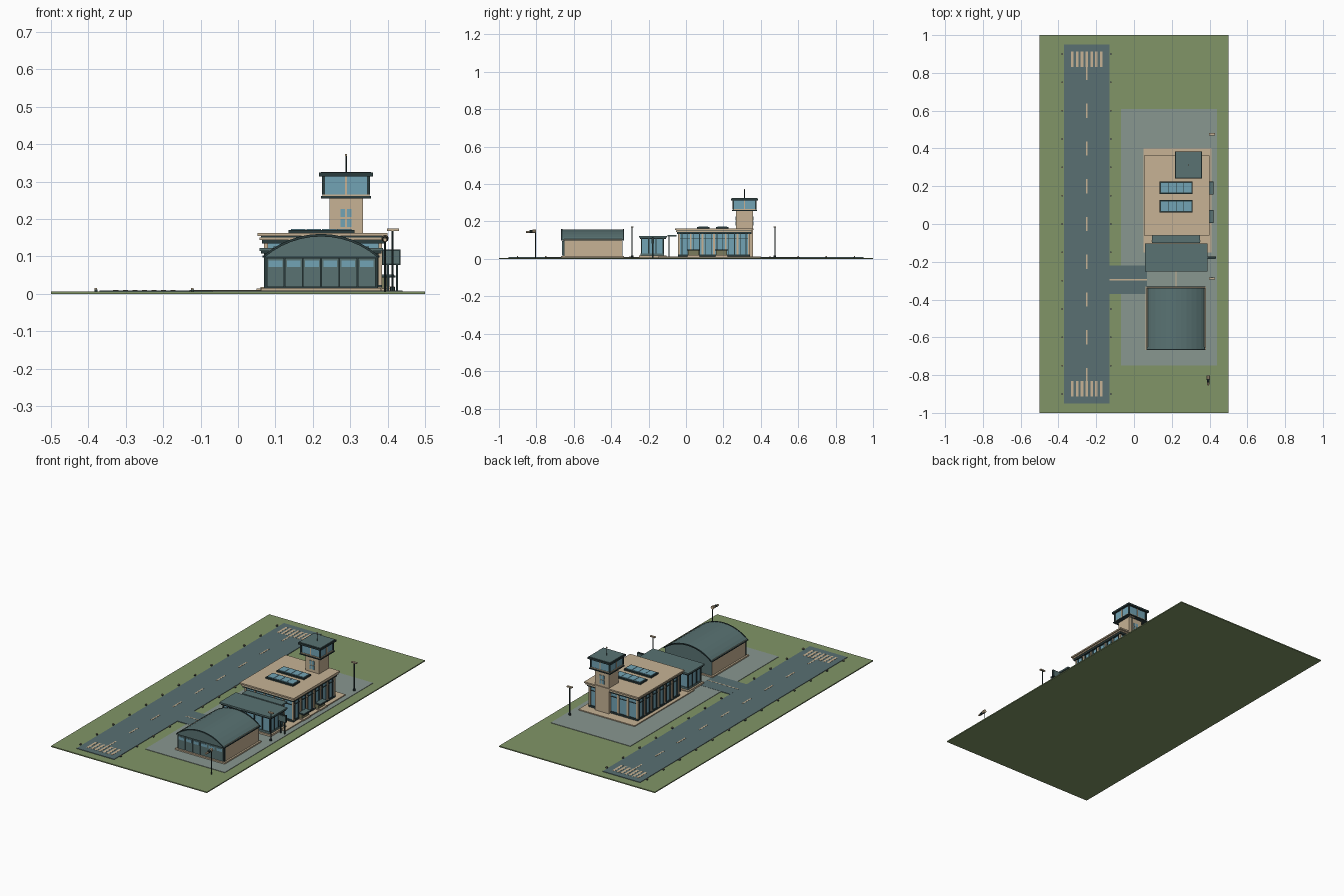
import bpy, bmesh, math

if "Cube" in bpy.data.objects:
    bpy.data.objects.remove(bpy.data.objects["Cube"])

def mat(name, r, g, b):
    m = bpy.data.materials.new(name)
    m.diffuse_color = (r, g, b, 1)
    m.use_nodes = True
    m.node_tree.nodes["Principled BSDF"].inputs["Base Color"].default_value = m.diffuse_color
    return m

GRASS = mat("grass green", .22, .30, .135)
ASPHALT = mat("asphalt", .10, .16, .17)
TEAL = mat("teal metal", .10, .17, .17)
TAN = mat("tan concrete", .57, .45, .30)
APRON = mat("apron grey", .25, .31, .28)
GLASS = mat("blue glass", .17, .37, .46)
DARK = mat("dark trim", .024, .045, .047)
OLIVE = mat("olive panel", .20, .20, .11)

def finish(name, bm, material):
    bmesh.ops.recalc_face_normals(bm, faces=bm.faces)
    me = bpy.data.meshes.new(name)
    bm.to_mesh(me)
    bm.free()
    me.materials.append(material)
    ob = bpy.data.objects.new(name, me)
    bpy.context.collection.objects.link(ob)
    return ob

def boxes(name, material, items):
    """Boxes given as (x0, x1, y0, y1, z0, z1), joined in one object."""
    bm = bmesh.new()
    for x0, x1, y0, y1, z0, z1 in items:
        vs = bmesh.ops.create_cube(bm, size=1)["verts"]
        for v in vs:
            v.co = ((x0 + x1) / 2 + v.co.x * (x1 - x0),
                    (y0 + y1) / 2 + v.co.y * (y1 - y0),
                    (z0 + z1) / 2 + v.co.z * (z1 - z0))
    return finish(name, bm, material)

def box(name, material, *b):
    return boxes(name, material, [b])

def prism(name, material, profile, y0, y1):
    """Extrude an xz profile along y."""
    bm = bmesh.new()
    f = bm.faces.new([bm.verts.new((x, y0, z)) for x, z in profile])
    out = bmesh.ops.extrude_face_region(bm, geom=[f])["geom"]
    for v in out:
        if isinstance(v, bmesh.types.BMVert):
            v.co.y = y1
    return finish(name, bm, material)

def pole(name, material, x, y, z0, z1, r):
    bm = bmesh.new()
    bmesh.ops.create_cone(bm, cap_ends=True, segments=8, radius1=r, radius2=r, depth=z1 - z0)
    bmesh.ops.translate(bm, verts=bm.verts, vec=(x, y, (z0 + z1) / 2))
    return finish(name, bm, material)

def glazing(name, x0, x1, y0, y1, z0, z1, nx, ny, post, material):
    """Glass block with evenly spaced posts on all four sides."""
    box(name + "_glass", GLASS, x0, x1, y0, y1, z0, z1)
    p, items = post / 2, []
    for i in range(nx + 1):
        x = x0 + (x1 - x0) * i / nx
        items += [(x - p, x + p, y - p, y + p, z0, z1) for y in (y0, y1)]
    for i in range(1, ny):
        y = y0 + (y1 - y0) * i / ny
        items += [(x - p, x + p, y - p, y + p, z0, z1) for x in (x0, x1)]
    boxes(name + "_posts", material, items)

# Ground, paving and paint
box("grass_base", GRASS, -.5, .5, -1, 1, 0, .006)
box("runway", ASPHALT, -.37, -.13, -.95, .95, .005, .009)
box("apron", APRON, -.07, .44, -.75, .61, .005, .0085)
box("taxiway", ASPHALT, -.131, .07, -.37, -.22, .005, .0092)
marks = [(-.254, -.246, k * .2 - .038, k * .2 + .038, .0085, .0098) for k in range(-4, 5)]
for s in (-1, 1):
    for i in range(7):
        x = -.25 + (i - 3) * .0255
        marks.append((x - .007, x + .007, s * .873 - .041, s * .873 + .041, .0085, .0098))
marks += [(-.13, .07, -.298, -.292, .009, .0098), (.22, .226, -.335, -.25, .008, .0098)]
boxes("painted_lines", TAN, marks)
lights = [(x, k * .15) for x in (-.38, -.122) for k in range(-6, 7) if not (x > -.2 and k == -2)]
boxes("runway_light_bases", DARK, [(x - .004, x + .004, y - .004, y + .004, .005, .011) for x, y in lights])
boxes("runway_light_tops", TAN, [(x - .003, x + .003, y - .003, y + .003, .011, .015) for x, y in lights])

# Hangar with an arched roof
box("hangar_slab", TAN, .062, .382, -.668, -.332, .008, .016)
box("hangar_walls", TAN, .072, .372, -.652, -.342, .016, .105)
def arc(half, base, rise, n=12):
    r = (half * half + rise * rise) / (2 * rise)
    a = math.asin(half / r)
    return [(.222 + r * math.sin(-a + 2 * a * i / n), base + rise - r + r * math.cos(-a + 2 * a * i / n))
            for i in range(n + 1)]
prism("hangar_roof", TEAL, arc(.155, .1, .058), -.662, -.338)
ring = arc(.157, .099, .061) + arc(.15, .098, .055)[::-1]
for n, y in (("front", -.667), ("back", .333 - .67)):
    prism("hangar_arch_trim_" + n, DARK, ring, y, y + .006)
box("hangar_eaves", DARK, .066, .378, -.66, -.34, .097, .102)
box("hangar_front_wall", DARK, .07, .374, -.656, -.65, .016, .1)
box("hangar_back_wall", TEAL, .072, .372, -.345, -.339, .016, .1)
doors, panes = [], []
for i in range(6):
    x = .077 + i * .0487
    doors.append((x, x + .0465, -.662, -.65, .018, .096))
    panes.append((x + .005, x + .0415, -.664, -.66, .072, .089))
boxes("hangar_doors", TEAL, doors)
boxes("hangar_door_windows", GLASS, panes)

# Low lounge building
box("lounge_slab", TAN, .06, .385, -.25, -.105, .008, .018)
box("lounge_sill", TEAL, .07, .375, -.242, -.118, .018, .03)
glazing("lounge", .073, .372, -.238, -.122, .028, .11, 6, 3, .007, DARK)
box("lounge_fascia", DARK, .062, .383, -.246, -.108, .107, .115)
box("lounge_roof", TEAL, .057, .388, -.252, -.102, .114, .123)

# Open covered walkway between the buildings
box("walkway_roof", TEAL, .095, .35, -.1, -.05, .119, .127)
box("walkway_beam", DARK, .092, .353, -.093, -.087, .113, .12)
boxes("walkway_posts", DARK, [(x - .003, x + .003, -.093, -.087, .01, .115) for x in (.1, .18, .265, .345)])

# Terminal
box("terminal_plinth", TAN, .05, .41, -.15, .4, .008, .014)
box("terminal_sill", DARK, .07, .385, -.043, .343, .014, .024)
glazing("terminal", .075, .38, -.037, .337, .022, .137, 5, 6, .01, TAN)
bars = []
for i in range(12):
    y = -.037 + .374 * (i + .5) / 12
    bars += [(x - .003, x + .003, y - .002, y + .002, .022, .137) for x in (.075, .38)]
boxes("terminal_mullions", DARK, bars)
box("terminal_rail", DARK, .072, .383, -.04, .34, .108, .112)
box("terminal_fascia", DARK, .064, .391, -.049, .349, .134, .145)
box("terminal_cornice", TAN, .058, .396, -.054, .354, .144, .151)
box("terminal_roof_gap", DARK, .062, .392, -.05, .35, .15, .155)
box("terminal_roof", TAN, .052, .4, -.06, .362, .154, .162)

# Skylights
for n, y in (("front", .093), ("back", .193)):
    box("skylight_frame_" + n, DARK, .135, .311, y - .033, y + .033, .16, .17)
    boxes("skylight_panes_" + n, GLASS,
          [(.142 + i * .041, .181 + i * .041, y - .025, y + .025, .165, .173) for i in range(4)])

# Entrances on the right side
for n, y in (("front", .04), ("back", .19)):
    box("entrance_door_" + n, OLIVE, .38, .405, y - .03, y + .03, .014, .045)
    box("entrance_step_" + n, TAN, .39, .418, y - .033, y + .033, .012, .02)
    box("entrance_awning_" + n, DARK, .385, .421, y - .035, y + .035, .044, .049)
    box("entrance_awning_top_" + n, TEAL, .385, .417, y - .031, y + .031, .048, .051)

# Control tower
box("tower_shaft", TAN, .245, .334, .267, .357, .01, .257)
wins = []
for x in (.274, .291):
    for z in (.178, .205):
        wins += [(x, x + .012, .264, .27, z, z + .022), (x, x + .012, .354, .36, z, z + .022)]
boxes("tower_windows", GLASS, wins)
box("tower_gallery", DARK, .222, .356, .246, .38, .255, .261)
box("tower_gallery_band", TAN, .226, .352, .25, .376, .26, .266)
glazing("tower_cab", .229, .349, .253, .373, .265, .315, 2, 2, .006, TAN)
boxes("tower_cab_corners", DARK, [(x - .004, x + .004, y - .004, y + .004, .265, .315)
                                  for x in (.229, .349) for y in (.253, .373)])
box("tower_roof", DARK, .217, .361, .241, .385, .313, .324)
box("tower_roof_panel", TEAL, .222, .356, .246, .38, .32, .326)
pole("tower_antenna", DARK, .289, .313, .325, .37, .0022)
box("tower_beacon", TAN, .286, .292, .31, .316, .368, .374)

# Lamp posts
for n, y in (("front", -.288), ("back", .475)):
    pole("lamp_base_" + n, DARK, .413, y, .006, .018, .007)
    pole("lamp_post_" + n, DARK, .413, y, .01, .17, .003)
    box("lamp_head_" + n, TAN, .398, .43, y - .006, y + .006, .168, .174)

# Notice board
boxes("board_posts", DARK, [(x - .003, x + .003, -.181, -.175, .008, .08) for x in (.4, .425)])
box("board_frame", DARK, .385, .435, -.183, -.173, .077, .118)
box("board_panel", TEAL, .389, .431, -.185, -.171, .081, .114)

# Windsock
pole("windsock_post", DARK, .393, -.805, .006, .155, .0025)
for i, m in enumerate((TAN, DARK, TAN)):
    bm = bmesh.new()
    bmesh.ops.create_cone(bm, cap_ends=True, segments=8, radius1=.010 - i * .0017,
                          radius2=.0083 - i * .0017, depth=.018)
    for v in bm.verts:
        v.co = (.393 + v.co.x, -.811 - i * .018 - v.co.z, .148 - i * .002 + v.co.y)
    finish("windsock_band_%d" % (i + 1), bm, m)
